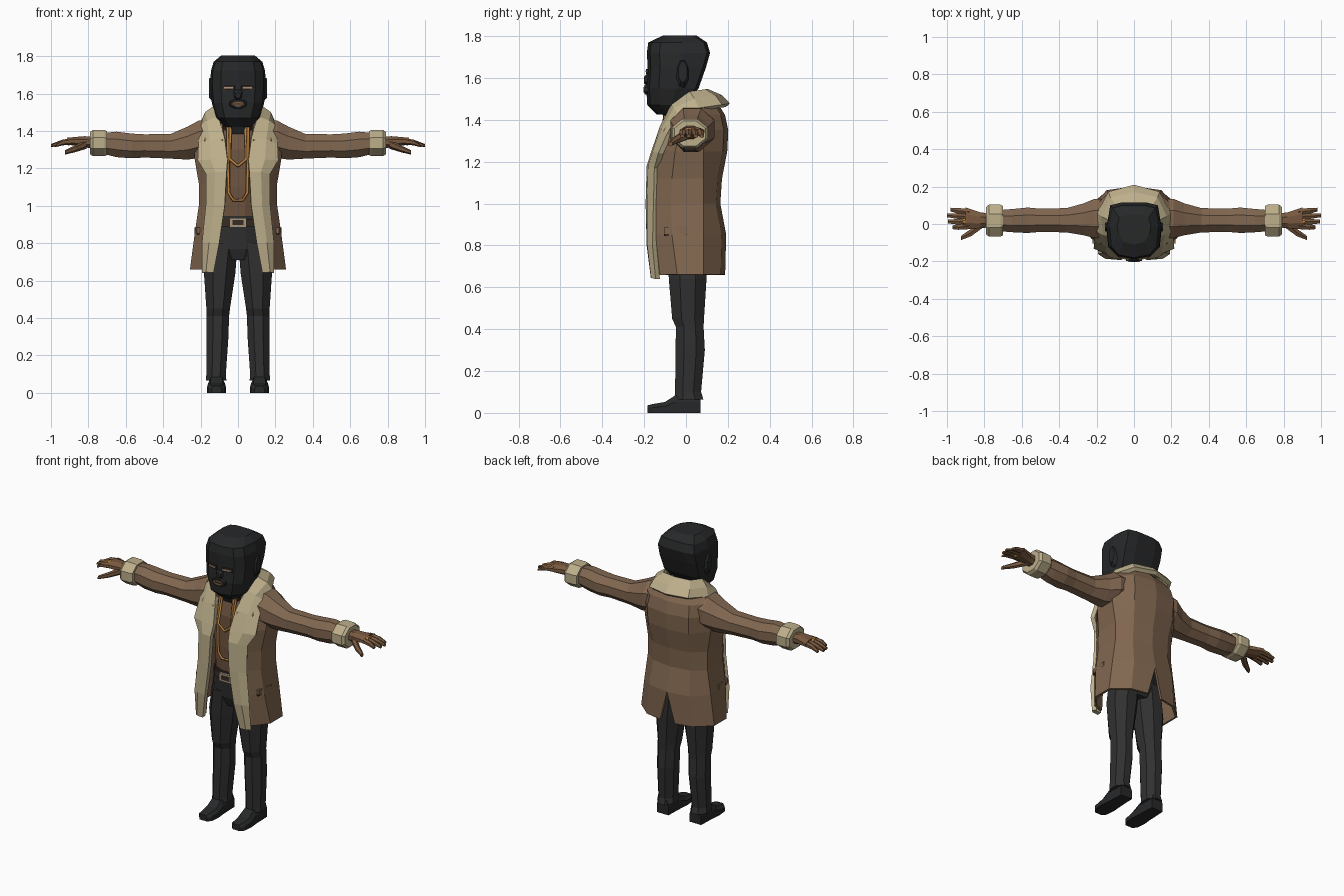
import bpy, bmesh, math
from mathutils import Vector

cube = bpy.data.objects.get("Cube")
if cube:
    bpy.data.objects.remove(cube)


def material(name, *rgb):
    m = bpy.data.materials.new(name)
    m.use_nodes = True
    m.diffuse_color = (*rgb, 1)
    bsdf = next(n for n in m.node_tree.nodes if n.type == "BSDF_PRINCIPLED")
    bsdf.inputs["Base Color"].default_value = (*rgb, 1)
    bsdf.inputs["Roughness"].default_value = 0.9
    return m


COAT = material("coat brown", .22, .135, .08)
FUR = material("fur cream", .51, .43, .26)
CLOTH = material("trouser black", .03, .03, .03)
MASK = material("mask black", .02, .021, .022)
SKIN = material("skin brown", .19, .1, .05)
GOLD = material("gold", .54, .24, .055)
SHIRT = material("shirt brown", .16, .09, .05)
METAL = material("buckle metal", .38, .3, .2)
DARK = material("leather dark", .04, .025, .018)


def finish(name, bm, mat, mirror=False, shell=0):
    """Turn a bmesh into a flat shaded object."""
    bmesh.ops.recalc_face_normals(bm, faces=bm.faces)
    mesh = bpy.data.meshes.new(name)
    bm.to_mesh(mesh)
    bm.free()
    mesh.materials.append(mat)
    ob = bpy.data.objects.new(name, mesh)
    bpy.context.collection.objects.link(ob)
    if mirror:
        mod = ob.modifiers.new("Mirror", "MIRROR")
        mod.use_clip = True
    if shell:
        mod = ob.modifiers.new("Solidify", "SOLIDIFY")
        mod.thickness = shell
        mod.offset = 0
    return ob


def loft(name, rings, mat, mirror=False, closed=True, shell=0):
    """Skin a row of equal point lists; closed rings are capped."""
    bm = bmesh.new()
    rows = [[bm.verts.new(p) for p in r] for r in rings]
    n = len(rows[0])
    for a, b in zip(rows, rows[1:]):
        for i in range(n if closed else n - 1):
            j = (i + 1) % n
            bm.faces.new((a[i], a[j], b[j], b[i]))
    if closed:
        bm.faces.new(rows[0])
        bm.faces.new(rows[-1])
    return finish(name, bm, mat, mirror, shell)


def ring(axis, pos, c, r, n=8):
    """Polygon of n sides across an axis, flat side towards each direction."""
    pts = []
    for i in range(n):
        a = 2 * math.pi * (i + .5) / n
        k = 1 / math.cos(math.pi / n)
        p = [c[0] + r[0] * k * math.cos(a), c[1] + r[1] * k * math.sin(a)]
        p.insert("xyz".index(axis), pos)
        pts.append(p)
    return pts


def tube(name, axis, rows, mat, mirror=False, n=8):
    rings = [ring(axis, p, (a, b), (ra, rb), n) for p, a, b, ra, rb in rows]
    return loft(name, rings, mat, mirror)


def box(name, loc, size, mat, mirror=False, turn=0):
    bm = bmesh.new()
    bmesh.ops.create_cube(bm, size=1)
    for v in bm.verts:
        v.co = Vector([c * s for c, s in zip(v.co, size)])
        c, s = math.cos(turn), math.sin(turn)
        x, y, z = v.co
        v.co = Vector((x * c - y * s, x * s + y * c, z)) + Vector(loc)
    return finish(name, bm, mat, mirror)


# Head: hooded mask, boxy with a slightly pointed face
head = []
for z, w, f, b in [(1.425, .075, -.14, -.04), (1.47, .115, -.185, 0),
                   (1.55, .14, -.19, .06), (1.65, .148, -.183, .095),
                   (1.72, .145, -.187, .115), (1.77, .13, -.18, .1),
                   (1.803, .09, -.11, .05)]:
    half = [(.62 * w, f + .015), (.93 * w, f + .06), (w, (f + b) / 2 + .02), (.88 * w, b - .015), (.45 * w, b)]
    head.append([(0, f, z)] + [(x, y, z) for x, y in half] + [(-x, y, z) for x, y in reversed(half)])
loft("head", head, MASK)
tube("neck", "z", [(1.36, 0, -.01, .08, .075), (1.42, 0, -.03, .085, .08), (1.5, 0, -.06, .07, .07)], MASK)
tube("ear_bump", "x", [(.13, -.02, 1.62, .035, .07), (.156, -.015, 1.63, .02, .05)], MASK, True)
tube("nose", "y", [(-.17, 0, 1.6, .03, .035), (-.2, 0, 1.59, .013, .014)], MASK, n=6)

# Mask openings
box("eye_opening", (.05, -.181, 1.632), (.066, .009, .024), DARK, True, .2)
box("eyelid", (.05, -.184, 1.632), (.05, .009, .008), METAL, True, .2)
tube("mouth_rim", "y", [(-.18, 0, 1.545, .046, .026), (-.199, 0, 1.545, .042, .022)], MASK)
tube("lips", "y", [(-.195, 0, 1.545, .034, .016), (-.202, 0, 1.545, .03, .013)], SKIN)
box("mouth_line", (0, -.201, 1.545), (.045, .006, .006), DARK)

# Shirt, trousers and belt
tube("shirt", "z", [(.92, 0, 0, .135, .105), (1.1, 0, 0, .14, .115),
                    (1.3, 0, .01, .17, .125), (1.42, 0, .02, .12, .105)], SHIRT, n=12)
tube("hips", "z", [(.71, 0, .005, .09, .07), (.77, 0, .005, .165, .095), (.945, 0, 0, .14, .11)], CLOTH, n=12)
tube("belt", "z", [(.89, 0, 0, .15, .117), (.93, 0, 0, .147, .116)], DARK, n=12)
box("buckle", (0, -.12, .91), (.09, .015, .05), METAL)
box("buckle_centre", (0, -.127, .91), (.06, .006, .026), DARK)
tube("leg", "z", [(.065, .117, .015, .055, .068), (.1, .117, .01, .052, .062),
                  (.3, .11, .02, .059, .07), (.41, .108, .018, .06, .066),
                  (.45, .106, .01, .063, .076), (.64, .098, .008, .084, .09),
                  (.8, .08, .005, .078, .095)], CLOTH, True)

# Shoes: lofted from heel to toe
shoe = []
for y, w, h in [(.07, .04, .09), (-.05, .045, .085), (-.1, .05, .052), (-.16, .045, .042), (-.183, .026, .036)]:
    shoe.append([(.115 + sx * w, y, z) for sx, z in [(-1, 0), (1, 0), (1, h * .6), (.65, h), (-.65, h), (-1, h * .6)]])
loft("shoe", shoe, MASK, True)

# Coat: open front, slit at the back of the hem
coat = []
for z, inner, f, side, b, slit in [
        (.66, .13, -.14, .25, .18, .05), (.85, .1, -.165, .225, .185, 0),
        (1, .08, -.17, .203, .157, 0), (1.12, .08, -.165, .203, .165, 0),
        (1.25, .08, -.15, .225, .19, 0), (1.35, .08, -.125, .23, .195, 0),
        (1.42, .08, -.085, .215, .18, 0), (1.47, .08, -.04, .16, .15, 0),
        (1.5, .07, -.01, .1, .12, 0)]:
    coat.append([(inner, f, z), (side * .76, f + .025, z), (side, f + .1, z), (side, .08, z),
                 (side * .62, b - .02, z), (slit, b, z)])
loft("coat", coat, COAT, True, False, .014)

# Fur collar and front edging, from the nape to the hem
edging = []
for a, b in [((0, .1, 1.535), (0, .2, 1.47)), ((.09, .09, 1.535), (.13, .165, 1.465)),
             ((.12, .02, 1.525), (.185, .06, 1.45)), ((.1, -.06, 1.47), (.195, -.03, 1.42)),
             ((.07, -.115, 1.36), (.205, -.08, 1.33)), ((.055, -.155, 1.24), (.21, -.12, 1.24)),
             ((.06, -.175, 1.18), (.165, -.14, 1.17)), ((.07, -.18, 1), (.165, -.145, 1)),
             ((.1, -.175, .8), (.185, -.15, .8)), ((.13, -.155, .645), (.185, -.135, .64))]:
    a, b = Vector(a), Vector(b)
    mid = (a + b) / 2
    out = (mid - Vector((0, .03, mid.z - .06))).normalized()
    edging.append([a, mid + out * .014, b])
loft("fur_edging", edging, FUR, True, False, .026)

# Pocket flaps
box("pocket_flap", (.219, -.05, .87), (.016, .11, .03), COAT, True, -.12)
box("pocket_slit", (.219, -.05, .85), (.012, .11, .008), DARK, True, -.12)

# Sleeves and fur cuffs
tube("sleeve", "x", [(.13, .03, 1.37, .1, .09), (.21, .03, 1.355, .105, .1),
                     (.27, .025, 1.335, .085, .088), (.36, .02, 1.318, .065, .066),
                     (.5, .02, 1.32, .062, .062), (.57, .02, 1.32, .068, .066),
                     (.65, .018, 1.328, .062, .068), (.74, .018, 1.335, .055, .052)], COAT, True)
tube("cuff", "x", [(.7, .018, 1.335, .078, .064), (.715, .018, 1.335, .086, .07),
                   (.775, .018, 1.335, .086, .07), (.79, .018, 1.335, .074, .06)], FUR, True)

# Hands: palm, four fingers and thumb
tube("palm", "x", [(.75, .018, 1.335, .035, .032), (.82, .02, 1.342, .042, .03),
                   (.9, .03, 1.345, .058, .02)], SKIN, True)
for i, (y, reach) in enumerate([(.07, .98), (.042, 1), (.012, .995), (-.016, .97)]):
    tube(f"finger_{i + 1}", "x", [(.88, y * .9 + .003, 1.345, .016, .016), (.94, y, 1.338, .015, .013),
                                  (reach, y * 1.1, 1.322, .01, .007)], SKIN, True, 6)
tube("thumb", "x", [(.81, .005, 1.33, .026, .022), (.87, -.045, 1.305, .02, .016),
                    (.925, -.075, 1.285, .011, .01)], SKIN, True, 6)
tube("finger_ring", "x", [(.9, .012, 1.344, .019, .021), (.915, .012, 1.344, .018, .02)], GOLD, True)


# Necklaces
def chain(name, pts, mat, radius):
    cu = bpy.data.curves.new(name, "CURVE")
    cu.dimensions = "3D"
    cu.bevel_depth = radius
    cu.bevel_resolution = 0
    pts = pts + [(-x, y, z) for x, y, z in reversed(pts)]
    sp = cu.splines.new("POLY")
    sp.points.add(len(pts) - 1)
    for p, co in zip(sp.points, pts):
        p.co = (*co, 1)
    cu.materials.append(mat)
    bpy.context.collection.objects.link(bpy.data.objects.new(name, cu))


chain("short_necklace", [(.04, -.1, 1.42), (.045, -.132, 1.25), (.004, -.134, 1.215)], GOLD, .008)
chain("long_necklace", [(.055, -.098, 1.42), (.052, -.128, 1.28), (.05, -.128, 1.07), (.025, -.126, 1.03)], GOLD, .008)
